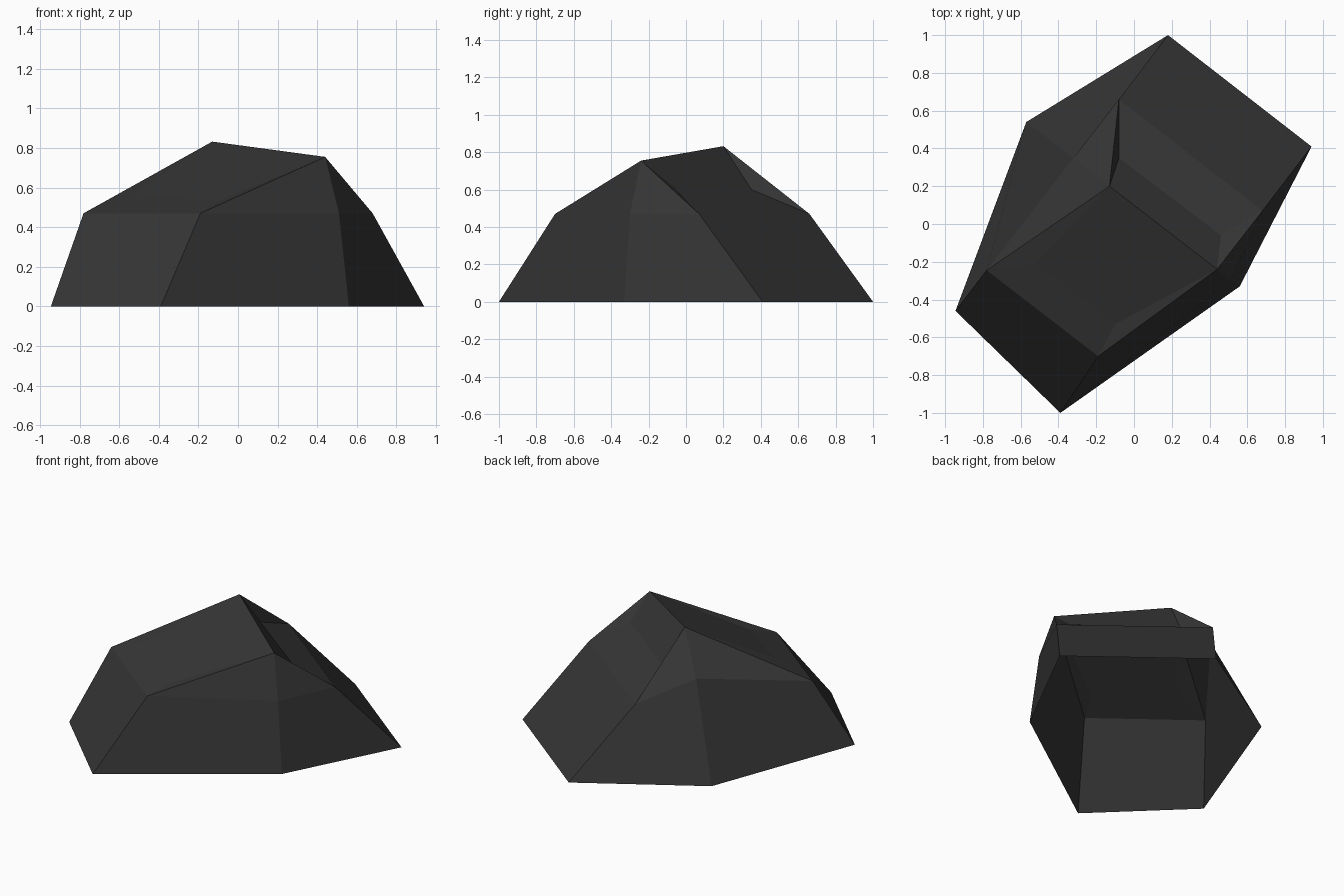
import bpy, bmesh

if "Cube" in bpy.data.objects:
    bpy.data.objects.remove(bpy.data.objects["Cube"])

# One dark stone colour
stone = bpy.data.materials.new("dark stone")
stone.diffuse_color = (0.036, 0.036, 0.036, 1)
stone.use_nodes = True
stone.node_tree.nodes["Principled BSDF"].inputs["Base Color"].default_value = stone.diffuse_color

# Hexagonal outlines, counter-clockwise from the left corner
base = [(-.945, -.46, 0), (-.39, -1, 0), (.56, -.33, 0),
        (.94, .41, 0), (.18, 1, 0), (-.57, .54, 0)]
shoulder = [(-.78, -.245, .47), (-.19, -.70, .47), (.51, -.30, .47),
            (.68, .07, .47), (-.08, .66, .47), (-.32, .35, .59)]
# Ledge corners above the two long slopes, and the two ridge peaks
ledge = [(-.52, -.21, .57), (-.10, -.53, .53), (.46, -.06, .61), (-.08, .35, .60)]
peaks = [(.44, -.24, .755), (-.13, .20, .832)]

bm = bmesh.new()
b, s, l, p = ([bm.verts.new(co) for co in ring] for ring in (base, shoulder, ledge, peaks))

# Lower walls (the underside is open)
for i in range(6):
    j = (i + 1) % 6
    bm.faces.new((b[i], b[j], s[j], s[i]))

# Each slope: a ledge strip, an upper slab and two notch triangles
for s0, s1, l0, l1, p0, p1 in ((s[0], s[1], l[0], l[1], p[0], p[1]),
                               (s[3], s[4], l[2], l[3], p[1], p[0])):
    bm.faces.new((s0, s1, l1, l0))
    bm.faces.new((l0, l1, p0, p1))
    bm.faces.new((s0, l0, p1))
    bm.faces.new((s1, p0, l1))

# Ends: two triangles meeting under each peak
for a, mid, c, peak in ((s[1], s[2], s[3], p[0]), (s[4], s[5], s[0], p[1])):
    bm.faces.new((a, mid, peak))
    bm.faces.new((mid, c, peak))

mesh = bpy.data.meshes.new("rock")
bm.to_mesh(mesh)
bm.free()
mesh.materials.append(stone)
rock = bpy.data.objects.new("rock", mesh)
bpy.context.collection.objects.link(rock)
